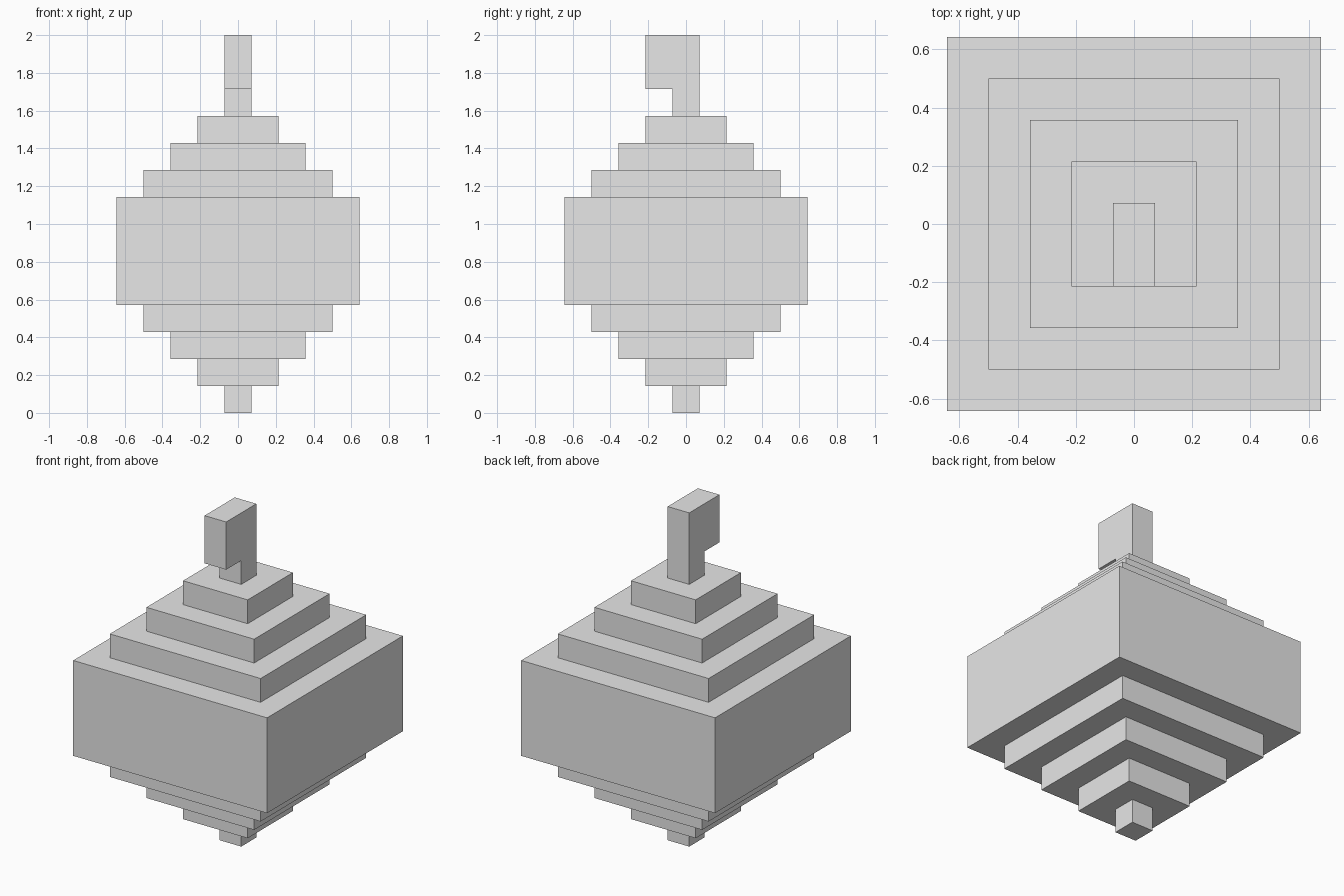
import bpy
import bmesh

cube = bpy.data.objects.get("Cube")
if cube:
    bpy.data.objects.remove(cube, do_unlink=True)

U = 1 / 7  # the model sits on a grid of equal blocks

grey = bpy.data.materials.new("plain_grey")
grey.use_nodes = True
colour = (0.8, 0.8, 0.8, 1)
grey.diffuse_color = colour
grey.node_tree.nodes["Principled BSDF"].inputs["Base Color"].default_value = colour


def finish(name, bm):
    bmesh.ops.recalc_face_normals(bm, faces=bm.faces)
    mesh = bpy.data.meshes.new(name)
    bm.to_mesh(mesh)
    bm.free()
    mesh.materials.append(grey)
    obj = bpy.data.objects.new(name, mesh)
    bpy.context.collection.objects.link(obj)
    return obj


def stepped_body(name, tiers):
    """Closed square-plan solid from (half width, bottom, top) tiers."""
    bm = bmesh.new()
    rings = []
    for half, low, high in tiers:
        for z in (low, high):
            corners = [(-half, -half), (half, -half), (half, half), (-half, half)]
            rings.append([bm.verts.new((x * U, y * U, z * U)) for x, y in corners])
    for a, b in zip(rings, rings[1:]):
        for i in range(4):
            j = (i + 1) % 4
            bm.faces.new((a[i], a[j], b[j], b[i]))
    bm.faces.new(rings[0])
    bm.faces.new(rings[-1])
    return finish(name, bm)


def side_profile(name, points, half):
    """Solid made by extruding a (y, z) outline across x."""
    bm = bmesh.new()
    face = bm.faces.new([bm.verts.new((-half * U, y * U, z * U)) for y, z in points])
    moved = bmesh.ops.extrude_face_region(bm, geom=[face])["geom"]
    verts = [v for v in moved if isinstance(v, bmesh.types.BMVert)]
    bmesh.ops.translate(bm, verts=verts, vec=(2 * half * U, 0, 0))
    return finish(name, bm)


# Stepped body: widening tiers, thick middle block, narrowing tiers
lower = [(i + 0.5, i, i + 1) for i in range(4)]
upper = [(3.5 - i, 8 + i, 9 + i) for i in range(3)]
stepped_body("stepped_body", lower + [(4.5, 4, 8)] + upper)

# Stem with a block overhanging to the front
side_profile("hooked_stem",
             [(0.5, 11), (0.5, 14), (-1.5, 14), (-1.5, 12), (-0.5, 12), (-0.5, 11)], 0.5)
